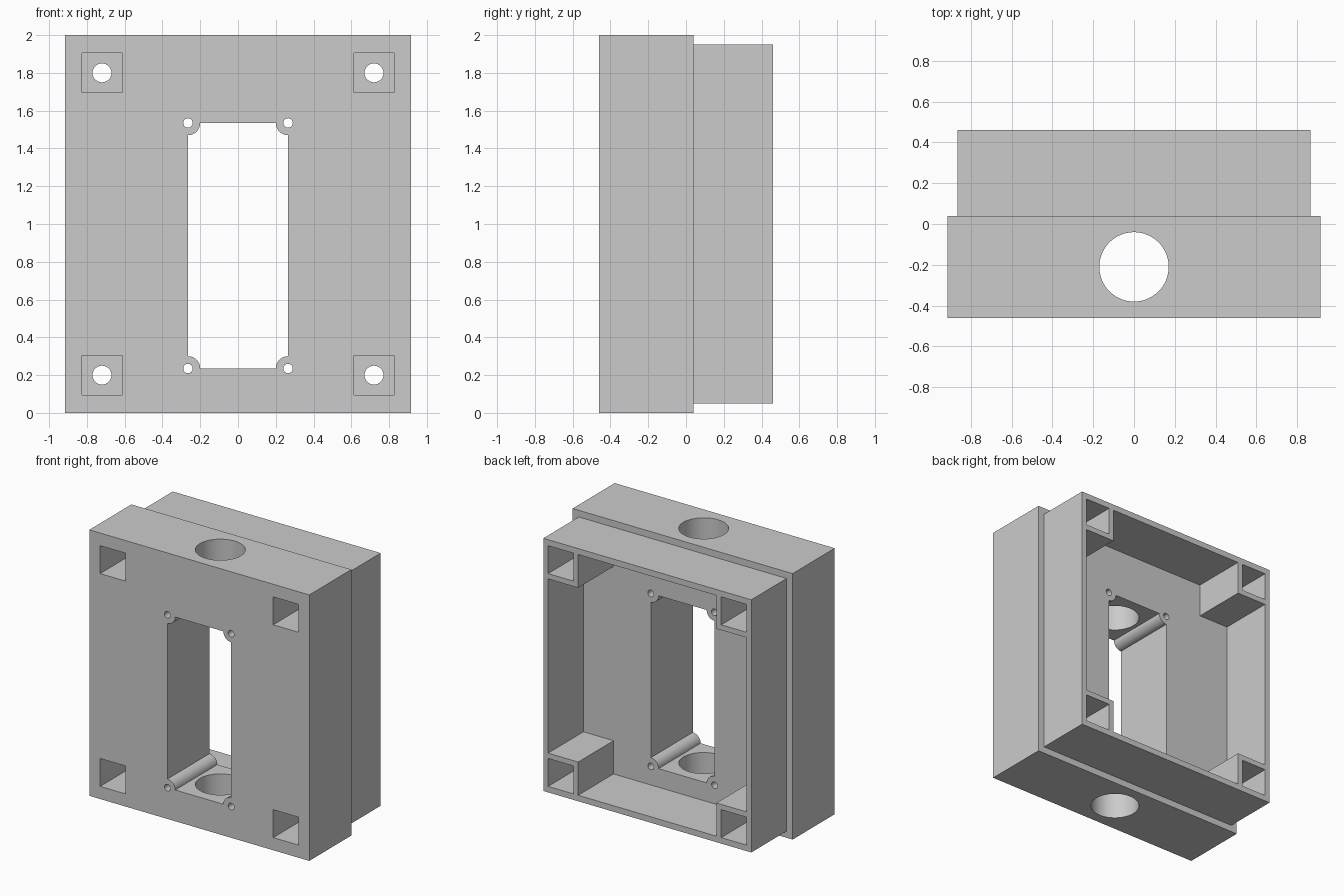
import bpy
import bmesh
from math import cos, sin, pi, radians
from mathutils import Matrix

cube = bpy.data.objects.get("Cube")
if cube:
    bpy.data.objects.remove(cube, do_unlink=True)

grey = bpy.data.materials.new("plain_grey")
grey.use_nodes = True
colour = (0.6, 0.6, 0.6, 1)
grey.diffuse_color = colour
grey.node_tree.nodes["Principled BSDF"].inputs["Base Color"].default_value = colour

FRONT, STEP, BACK = -0.46, 0.04, 0.46
WIN_X, WIN_LOW, WIN_HIGH = 0.265, 0.235, 1.535
POST_X, POST_Z = 0.72, (0.2, 1.8)


def make_object(name, bm):
    bmesh.ops.recalc_face_normals(bm, faces=bm.faces)
    mesh = bpy.data.meshes.new(name)
    bm.to_mesh(mesh)
    bm.free()
    mesh.materials.append(grey)
    obj = bpy.data.objects.new(name, mesh)
    bpy.context.collection.objects.link(obj)
    return obj


def prism(name, outline, y0, y1):
    """Extrude an (x, z) outline along y."""
    bm = bmesh.new()
    face = bm.faces.new([bm.verts.new((x, y0, z)) for x, z in outline])
    ext = bmesh.ops.extrude_face_region(bm, geom=[face])["geom"]
    verts = [v for v in ext if isinstance(v, bmesh.types.BMVert)]
    bmesh.ops.translate(bm, vec=(0, y1 - y0, 0), verts=verts)
    return make_object(name, bm)


def block(name, half_x, z0, z1, y0, y1, cx=0):
    a, b = cx - half_x, cx + half_x
    return prism(name, [(a, z0), (b, z0), (b, z1), (a, z1)], y0, y1)


def bore(name, centre, radius, axis, length=3, sides=64):
    bm = bmesh.new()
    bmesh.ops.create_cone(bm, cap_ends=True, segments=sides, radius1=radius,
                          radius2=radius, depth=length)
    turn = {"X": Matrix.Rotation(pi / 2, 4, "Y"),
            "Y": Matrix.Rotation(pi / 2, 4, "X"),
            "Z": Matrix.Identity(4)}[axis]
    bm.transform(Matrix.Translation(centre) @ turn)
    return make_object(name, bm)


def combine(body, tool, operation="DIFFERENCE"):
    mod = body.modifiers.new(operation.lower(), "BOOLEAN")
    mod.operation = operation
    mod.solver = "EXACT"
    mod.object = tool
    bpy.context.view_layer.objects.active = body
    bpy.ops.object.modifier_apply(modifier=mod.name)
    bpy.data.objects.remove(tool, do_unlink=True)


# Thick front block with the narrower rear box joined on
body = block("housing", 0.915, 0, 2, FRONT, STEP)
combine(body, block("rear_box", 0.865, 0.05, 1.95, -0.2, BACK), "UNION")

# Rear cavity: a cross outline that leaves four corner posts
w, h, px, pz = 0.825, 0.905, 0.575, 0.655
cross = [(w, -pz), (w, pz), (px, pz), (px, h), (-px, h), (-px, pz),
         (-w, pz), (-w, -pz), (-px, -pz), (-px, -h), (px, -h), (px, -pz)]
combine(body, prism("cavity", [(x, z + 1) for x, z in cross], STEP, 0.6))

# Window whose corners are notched by round screw bosses
corners = [(WIN_X, WIN_HIGH, 1.5 * pi), (-WIN_X, WIN_HIGH, 2 * pi),
           (-WIN_X, WIN_LOW, 0.5 * pi), (WIN_X, WIN_LOW, pi)]
outline = []
steps = 12
for cx, cz, start in corners:
    for i in range(steps + 1):
        a = start - i * pi / 2 / steps
        outline.append((cx + 0.065 * cos(a), cz + 0.065 * sin(a)))
combine(body, prism("window", outline, -0.6, 0.2))

# Screw holes through the window bosses
for cx, cz, _ in corners:
    combine(body, bore("screw_hole", (cx, 0, cz), 0.025, "Y", sides=24))

# Square pockets front and back, joined by bolt holes
for cx in (-POST_X, POST_X):
    for cz in POST_Z:
        for y0, y1 in ((-0.6, 0.0), (STEP, 0.6)):
            combine(body, block("pocket", 0.105, cz - 0.105, cz + 0.105, y0, y1, cx))
        combine(body, bore("bolt_hole", (cx, 0, cz), 0.05, "Y", sides=32))

# Large bores across and down the front block
for axis in "XZ":
    combine(body, bore("cable_bore", (0, -0.21, 1), 0.17, axis))

# Smooth the bores, keep the edges sharp
bpy.ops.object.select_all(action="DESELECT")
body.select_set(True)
bpy.context.view_layer.objects.active = body
bpy.ops.object.shade_smooth_by_angle(angle=radians(30))
